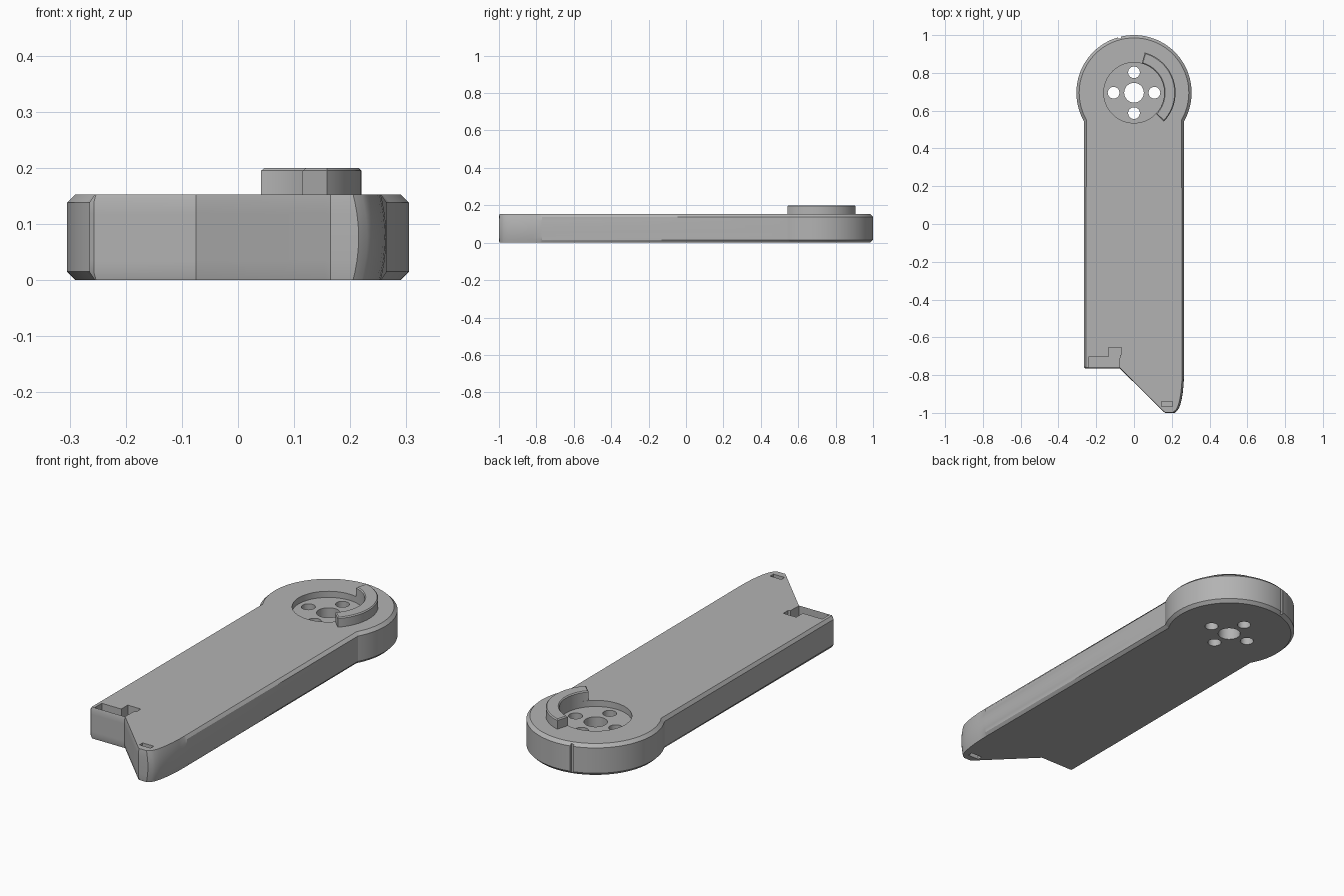
import bpy, bmesh
from math import sin, cos, pi, radians, asin, sqrt

if "Cube" in bpy.data.objects:
    bpy.data.objects.remove(bpy.data.objects["Cube"], do_unlink=True)

HEIGHT = 0.153
HUB_Y, HUB_R = 0.695, 0.305
ARM_X = 0.265
EDGE = 0.015

grey = bpy.data.materials.new("plain grey")
grey.use_nodes = True
colour = (0.45, 0.45, 0.45, 1)
grey.diffuse_color = colour
grey.node_tree.nodes["Principled BSDF"].inputs["Base Color"].default_value = colour


def loft(name, rings):
    """Closed solid through equal-length rings of points, bottom to top."""
    bm = bmesh.new()
    rows = [[bm.verts.new(p) for p in ring] for ring in rings]
    n = len(rows[0])
    for low, high in zip(rows, rows[1:]):
        for i in range(n):
            j = (i + 1) % n
            bm.faces.new((low[i], low[j], high[j], high[i]))
    bm.faces.new(rows[0][::-1])
    bm.faces.new(rows[-1])
    bmesh.ops.recalc_face_normals(bm, faces=bm.faces)
    mesh = bpy.data.meshes.new(name)
    bm.to_mesh(mesh)
    bm.free()
    mesh.materials.append(grey)
    obj = bpy.data.objects.new(name, mesh)
    bpy.context.collection.objects.link(obj)
    return obj


def prism(name, outline, z0, z1):
    return loft(name, [[(x, y, z) for x, y in outline] for z in (z0, z1)])


def circle(x, y, r, n):
    return [(x + r * cos(2 * pi * i / n), y + r * sin(2 * pi * i / n)) for i in range(n)]


def box(x0, x1, y0, y1):
    return [(x0, y0), (x1, y0), (x1, y1), (x0, y1)]


def select(obj):
    bpy.ops.object.select_all(action='DESELECT')
    obj.select_set(True)
    bpy.context.view_layer.objects.active = obj


def cut(target, outline, z0, z1):
    cutter = prism("cutter", outline, z0, z1)
    cutter.hide_render = True
    mod = target.modifiers.new("cut", 'BOOLEAN')
    mod.operation = 'DIFFERENCE'
    mod.solver = 'EXACT'
    mod.object = cutter
    select(target)
    bpy.ops.object.modifier_apply(modifier=mod.name)
    bpy.data.objects.remove(cutter, do_unlink=True)


# Body outline: each entry is x, y, inset direction, and whether it is barrelled
outline = []
start = -asin(sqrt(HUB_R ** 2 - ARM_X ** 2) / HUB_R)
for i in range(97):
    a = start + (pi - 2 * start) * i / 96
    c, s = cos(a), sin(a)
    outline.append((HUB_R * c, HUB_Y + HUB_R * s, -EDGE * c, -EDGE * s, False))
outline += [
    (-ARM_X, -0.757, 0.01, 0, False),
    (-0.257, -0.765, 0.004, 0.004, False),
    (-0.075, -0.765, 0, 0.004, False),
    (0.155, -0.992, 0, 0.003, False),
    (0.165, -1.0, 0, 0.003, False),
    (0.215, -1.0, -0.01, 0.003, True),
]
for i in range(1, 8):
    a = radians(90) * i / 8
    outline.append((0.222 + 0.043 * sin(a), -0.78 - 0.21 * cos(a), -0.01, 0, True))
outline += [(ARM_X, -0.78, -0.01, 0, True), (ARM_X, -0.77, -0.01, 0, False)]


def body_ring(z):
    mid = HEIGHT / 2
    chamfer = max(0, 1 - min(z, HEIGHT - z) / EDGE)
    barrel = ((z - mid) / mid) ** 2
    ring = []
    for x, y, dx, dy, round_side in outline:
        k = barrel if round_side else chamfer
        ring.append((x + dx * k, y + dy * k, z))
    return ring


levels = [0, EDGE, 0.035, 0.055, HEIGHT / 2]
levels += [HEIGHT - z for z in levels[-2::-1]]
body = loft("arm_body", [body_ring(z) for z in levels])

# Round recess with a centre hole and four screw holes
cut(body, circle(0, HUB_Y, 0.16, 64), HEIGHT - 0.03, HEIGHT + 0.1)
cut(body, circle(0, HUB_Y, 0.052, 40), -0.1, HEIGHT + 0.1)
for dx, dy in ((1, 0), (-1, 0), (0, 1), (0, -1)):
    cut(body, circle(dx * 0.108, HUB_Y + dy * 0.108, 0.031, 28), -0.1, HEIGHT + 0.1)

# Stepped pocket behind the thin front wall
pocket = [(-0.24, -0.761), (-0.077, -0.761), (-0.075, -0.695), (-0.065, -0.69),
          (-0.065, -0.655), (-0.135, -0.655), (-0.135, -0.705), (-0.24, -0.705)]
cut(body, pocket, 0.05, HEIGHT + 0.1)

# Small slots at the tip, above and below, and the groove behind the hub
slot = box(0.145, 0.205, -0.965, -0.94)
cut(body, slot, HEIGHT - 0.02, HEIGHT + 0.1)
cut(body, slot, -0.1, 0.02)
cut(body, box(-0.085, -0.07, 0.982, 1.1), -0.1, HEIGHT + 0.1)

# Raised curved stop beside the recess
def stop_ring(z, inset):
    angles = [radians(-44 + 119 * i / 40) for i in range(41)]
    trim = inset / 0.19
    angles = [a + trim * (1 - 2 * i / 40) for i, a in enumerate(angles)]
    outer = [(0.22 - inset, a) for a in angles]
    inner = [(0.16 + inset, a) for a in reversed(angles)]
    return [(r * cos(a), HUB_Y + r * sin(a), z) for r, a in outer + inner]


stop = loft("curved_stop", [stop_ring(HEIGHT - 0.002, 0), stop_ring(0.195, 0), stop_ring(0.2, 0.005)])

for obj in (body, stop):
    select(obj)
    bpy.ops.object.shade_smooth_by_angle(angle=radians(25))
